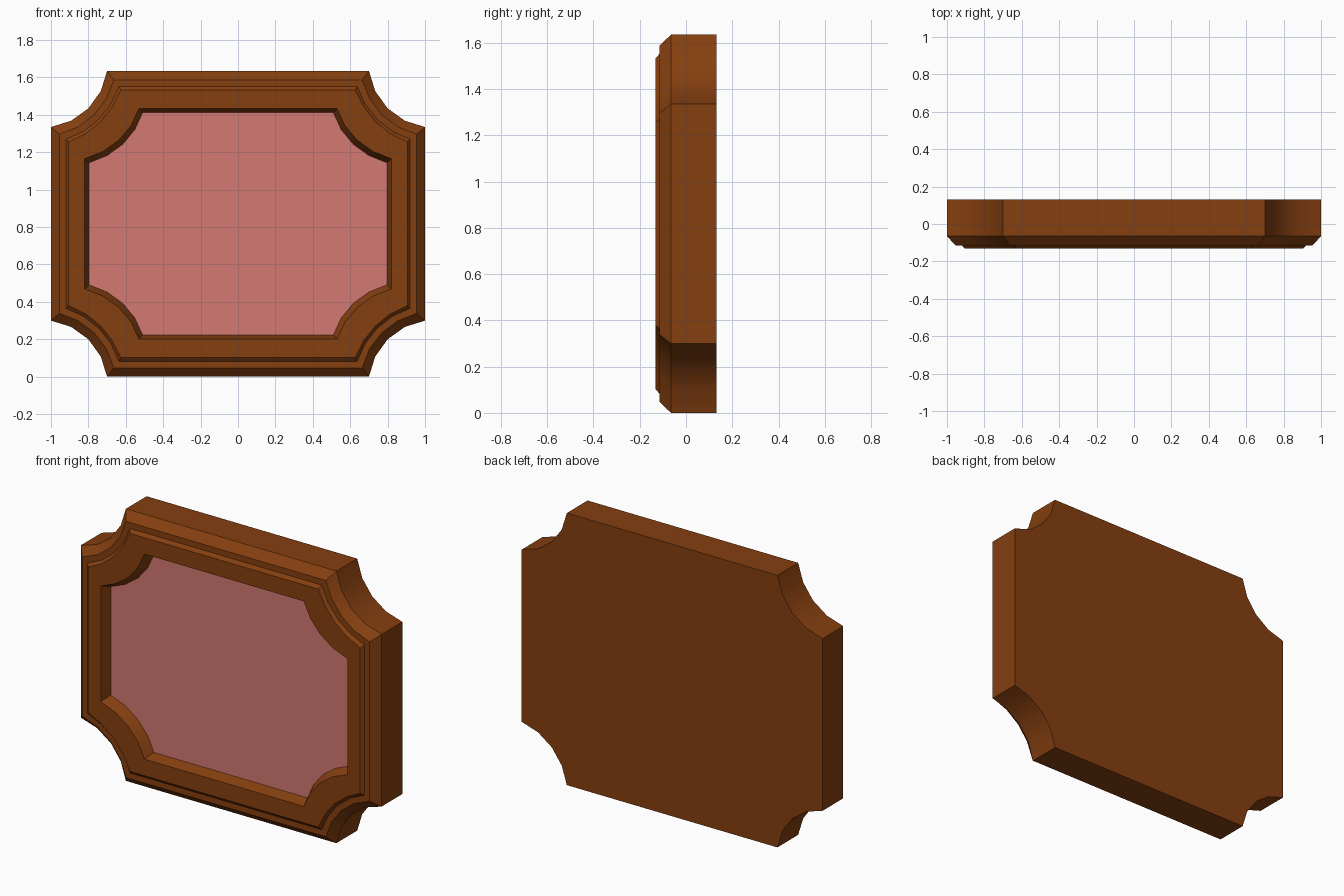
import bpy
import bmesh
from math import atan2, cos, sin, hypot, pi, radians

cube = bpy.data.objects.get("Cube")
if cube:
    bpy.data.objects.remove(cube, do_unlink=True)

MID_Z = 0.8175
ARC_STEPS = 4


def make_material(name, color):
    mat = bpy.data.materials.new(name)
    mat.use_nodes = True
    mat.diffuse_color = color
    bsdf = next(n for n in mat.node_tree.nodes if n.type == "BSDF_PRINCIPLED")
    bsdf.inputs["Base Color"].default_value = color
    return mat


def outline(half_x, half_z, notch_x, notch_z, depth):
    """Rectangle with a concave arc scooped out of every corner.
    depth is how far the arc midpoint reaches into the notch (0 to 1)."""
    c = (1 - 2 * depth ** 2) / (4 * depth - 2)
    radius = hypot(1 + c, c)
    start = atan2(c, 1 + c)
    sweep = pi / 2 - 2 * start
    arc = []
    for i in range(ARC_STEPS + 1):
        a = start + sweep * i / ARC_STEPS
        arc.append((half_x - notch_x * (radius * cos(a) - c),
                    half_z - notch_z * (radius * sin(a) - c)))
    points = []
    for sx, sz in ((1, 1), (-1, 1), (-1, -1), (1, -1)):
        corner = arc if sx * sz < 0 else arc[::-1]
        points += [(sx * x, sz * z) for x, z in corner]
    return points


def build(name, rings, mat, cap_first=False, cap_last=False):
    """Loft matching outlines placed at successive depths in y."""
    bm = bmesh.new()
    loops = [[bm.verts.new((x, y, MID_Z + z)) for x, z in outline(*shape)]
             for y, shape in rings]
    for a, b in zip(loops, loops[1:]):
        for i in range(len(a)):
            j = (i + 1) % len(a)
            bm.faces.new((a[i], b[i], b[j], a[j]))
    if cap_first:
        bm.faces.new(loops[0])
    if cap_last:
        bm.faces.new(loops[-1][::-1])
    mesh = bpy.data.meshes.new(name)
    bm.to_mesh(mesh)
    bm.free()
    mesh.materials.append(mat)
    obj = bpy.data.objects.new(name, mesh)
    bpy.context.collection.objects.link(obj)
    bpy.ops.object.select_all(action="DESELECT")
    obj.select_set(True)
    bpy.context.view_layer.objects.active = obj
    bpy.ops.object.shade_smooth_by_angle(angle=radians(30))
    return obj


wood = make_material("brown wood", (0.235, 0.05, 0.005, 1))
rose = make_material("rose panel", (0.658, 0.188, 0.168, 1))

# Outlines: half width, half height, notch width, notch height, arc depth
outer = (1.0, MID_Z, 0.30, 0.30, 0.667)
bevel = (0.955, 0.770, 0.291, 0.291, 0.642)
step_low = (0.92, 0.735, 0.283, 0.283, 0.623)
step_high = (0.905, 0.715, 0.278, 0.278, 0.61)
opening = (0.82, 0.616, 0.290, 0.268, 0.63)
recess = (0.797, 0.594, 0.287, 0.268, 0.63)

PANEL_Y = -0.07

# Moulded frame with closed back, bevel, raised step and recessed opening
build("frame", [(0.132, outer), (-0.065, outer), (-0.114, bevel),
                (-0.114, step_low), (-0.132, step_high),
                (-0.132, opening), (PANEL_Y, recess)], wood, cap_first=True)

# Flat inset panel
build("panel", [(PANEL_Y, recess)], rose, cap_last=True)
